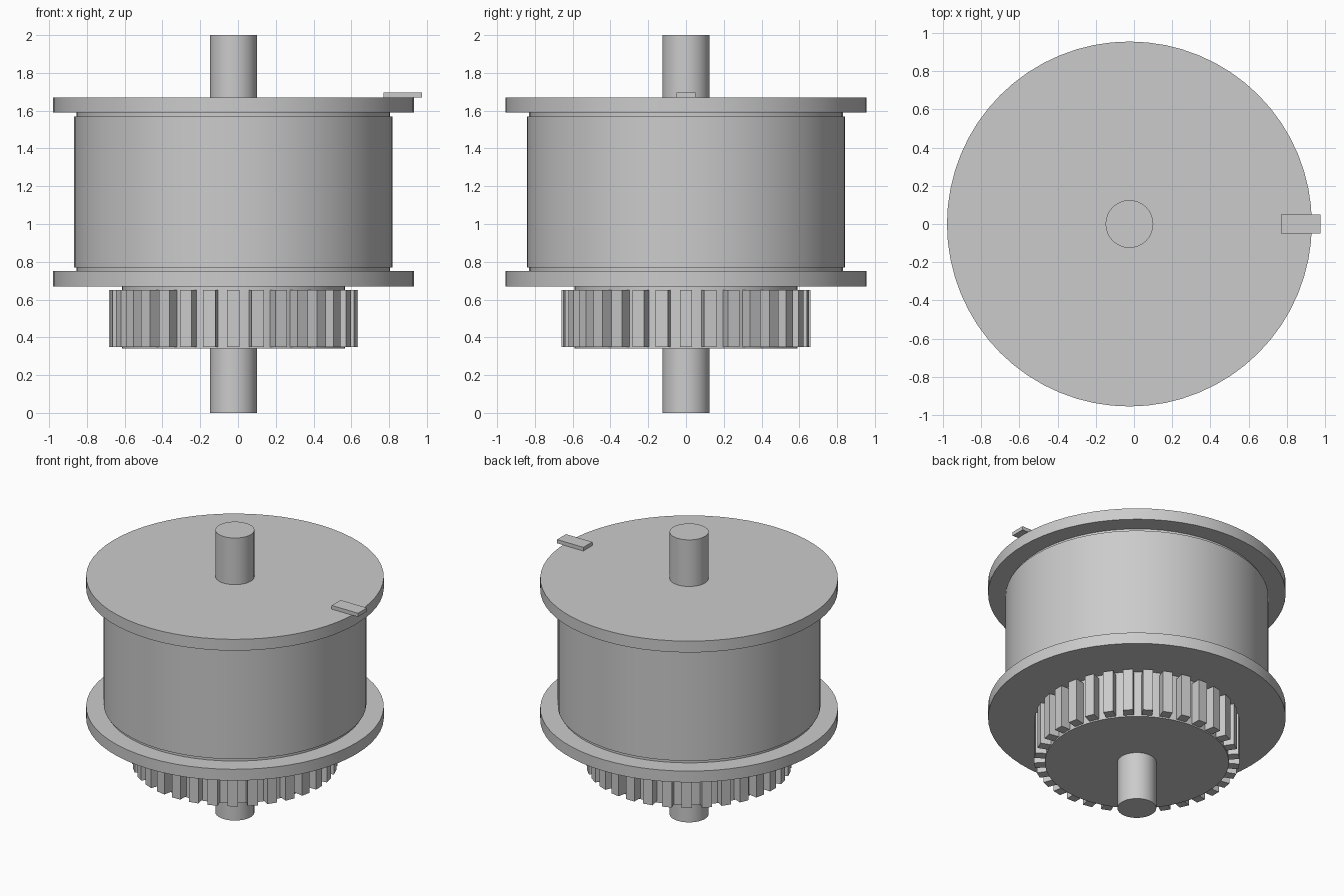
import bpy, bmesh, math
from mathutils import Matrix, Vector

default = bpy.data.objects.get("Cube")
if default:
    bpy.data.objects.remove(default, do_unlink=True)

AXIS_X = -0.024
TEETH = 32

grey = bpy.data.materials.new("plain grey")
grey.use_nodes = True
tone = (0.6, 0.6, 0.6, 1)
grey.diffuse_color = tone
grey.node_tree.nodes["Principled BSDF"].inputs["Base Color"].default_value = tone


def finish(name, bm, smooth=True):
    """Turn a bmesh into a grey object on the main axis."""
    mesh = bpy.data.meshes.new(name)
    bm.to_mesh(mesh)
    bm.free()
    obj = bpy.data.objects.new(name, mesh)
    bpy.context.collection.objects.link(obj)
    obj.location.x = AXIS_X
    mesh.materials.append(grey)
    if smooth:
        bpy.ops.object.select_all(action="DESELECT")
        obj.select_set(True)
        bpy.context.view_layer.objects.active = obj
        bpy.ops.object.shade_smooth_by_angle(angle=math.radians(30))
    return obj


def disc(name, radius, bottom, top, sides=64):
    bm = bmesh.new()
    bmesh.ops.create_cone(bm, cap_ends=True, segments=sides, radius1=radius,
                          radius2=radius, depth=top - bottom,
                          matrix=Matrix.Translation((0, 0, (bottom + top) / 2)))
    return finish(name, bm)


def add_box(bm, centre, size, turn=0.0):
    place = (Matrix.Rotation(turn, 4, "Z") @ Matrix.Translation(centre)
             @ Matrix.Diagonal(Vector(size).to_4d()))
    bmesh.ops.create_cube(bm, size=1, matrix=place)


# Shaft, winding drum and its two flanges
disc("shaft", 0.125, 0, 2, 32)
disc("drum_core", 0.83, 0.74, 1.6)
disc("drum", 0.843, 0.77, 1.57)
disc("lower_flange", 0.955, 0.67, 0.75)
disc("upper_flange", 0.955, 1.59, 1.67)

# Gear wheel under the drum
disc("gear_hub", 0.59, 0.34, 0.68)
bm = bmesh.new()
for i in range(TEETH):
    add_box(bm, (0.605, 0, 0.5), (0.107, 0.066, 0.3), math.tau * i / TEETH)
finish("gear_teeth", bm, smooth=False)

# Flat pointer on the upper flange rim
bm = bmesh.new()
add_box(bm, (0.896, 0, 1.683), (0.206, 0.1, 0.026))
finish("pointer", bm, smooth=False)
